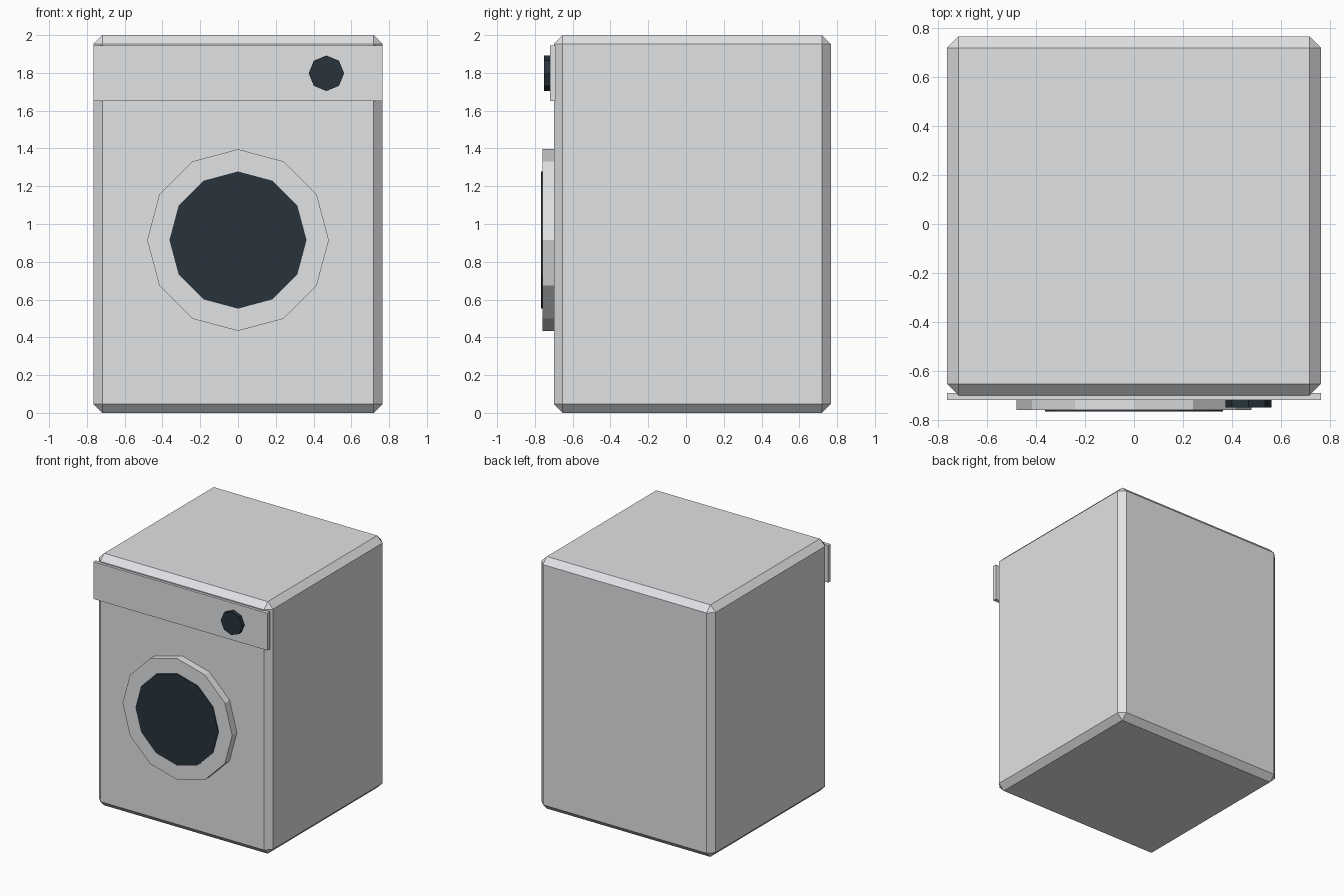
import bpy
import math

if "Cube" in bpy.data.objects:
    bpy.data.objects.remove(bpy.data.objects["Cube"])


def material(name, rgb):
    m = bpy.data.materials.new(name)
    m.diffuse_color = (*rgb, 1.0)
    m.use_nodes = True
    m.node_tree.nodes["Principled BSDF"].inputs["Base Color"].default_value = m.diffuse_color
    return m


white = material("white enamel", (0.75, 0.76, 0.78))
dark = material("dark glass", (0.021, 0.033, 0.046))


def box(name, lo, hi, mat, bevel=0.0):
    """Box between two corners, with an optional flat chamfer."""
    bpy.ops.mesh.primitive_cube_add(
        size=1, location=[(a + b) / 2 for a, b in zip(lo, hi)])
    ob = bpy.context.object
    ob.name = name
    ob.scale = [b - a for a, b in zip(lo, hi)]
    bpy.ops.object.transform_apply(location=False, rotation=False, scale=True)
    ob.data.materials.append(mat)
    if bevel:
        mod = ob.modifiers.new("chamfer", "BEVEL")
        mod.width = bevel
        mod.segments = 1
    return ob


def disc(name, sides, radius, x, z, y_front, y_back, mat):
    """Flat-sided cylinder facing the front, with a corner at the top."""
    bpy.ops.mesh.primitive_cylinder_add(
        vertices=sides, radius=radius, depth=y_back - y_front,
        location=(x, (y_front + y_back) / 2, z),
        rotation=(math.radians(90), 0, 0))
    ob = bpy.context.object
    ob.name = name
    ob.data.materials.append(mat)
    return ob


# Cabinet with chamfered edges
box("cabinet", (-0.765, -0.70, 0), (0.765, 0.767, 2), white, 0.047)
# Control panel strip and its dial
box("control_panel", (-0.765, -0.72, 1.65), (0.765, -0.69, 1.945), white)
disc("dial", 8, 0.094, 0.468, 1.798, -0.751, -0.71, dark)
# Round door and its window
disc("door_ring", 12, 0.481, 0, 0.915, -0.76, -0.69, white)
disc("door_window", 12, 0.363, 0, 0.915, -0.767, -0.75, dark)
